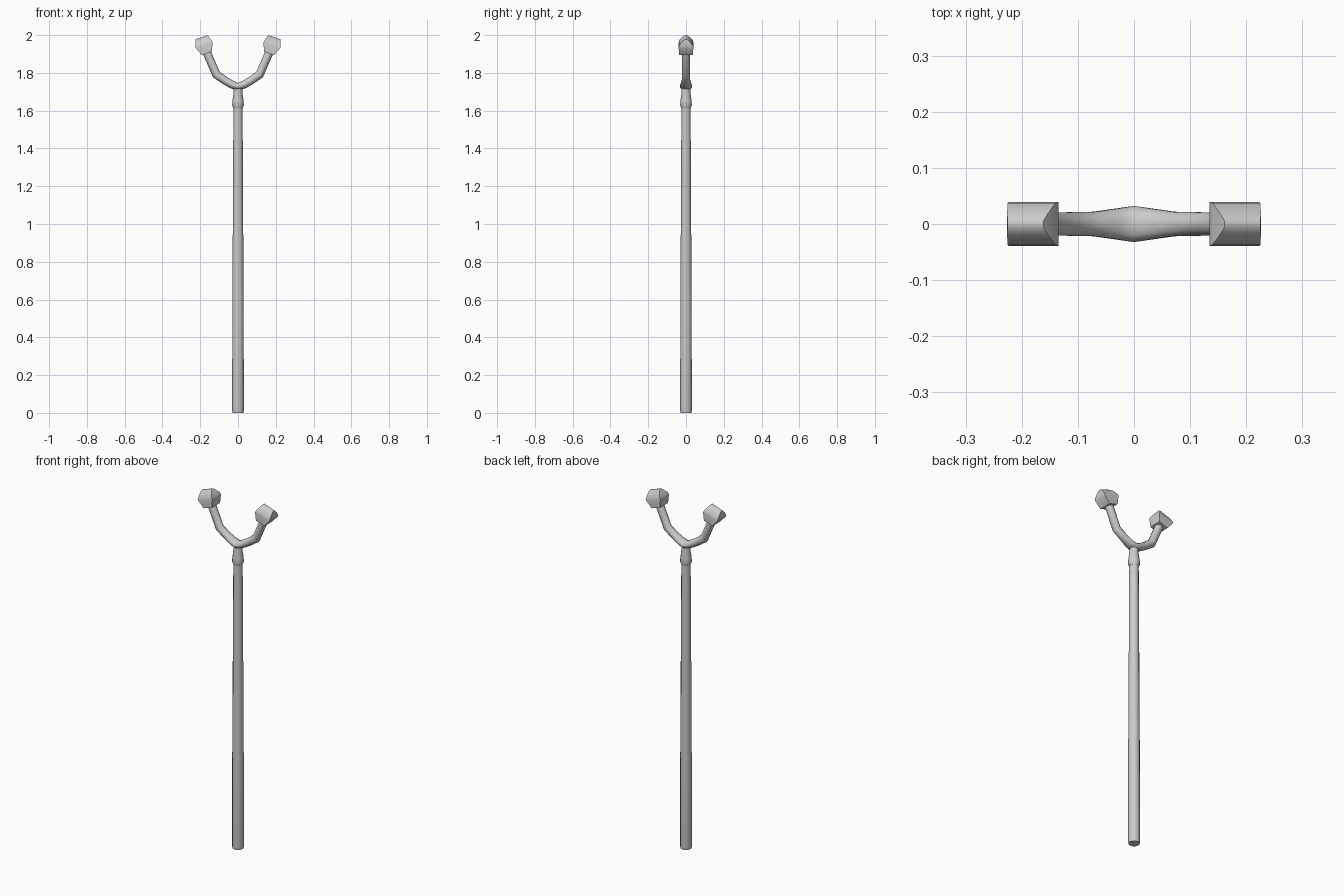
import bpy, bmesh, math
from mathutils import Vector

if "Cube" in bpy.data.objects:
    bpy.data.objects.remove(bpy.data.objects["Cube"])


def loft(name, rings, smooth=35):
    """Skin a list of equal-length vertex rings and cap both ends."""
    bm = bmesh.new()
    loops = [[bm.verts.new(p) for p in ring] for ring in rings]
    n = len(loops[0])
    for a, b in zip(loops, loops[1:]):
        for i in range(n):
            j = (i + 1) % n
            bm.faces.new((a[i], a[j], b[j], b[i]))
    bm.faces.new(loops[0])
    bm.faces.new(loops[-1])
    bmesh.ops.recalc_face_normals(bm, faces=bm.faces)
    mesh = bpy.data.meshes.new(name)
    bm.to_mesh(mesh)
    bm.free()
    obj = bpy.data.objects.new(name, mesh)
    bpy.context.collection.objects.link(obj)
    bpy.ops.object.select_all(action='DESELECT')
    obj.select_set(True)
    bpy.context.view_layer.objects.active = obj
    bpy.ops.object.shade_smooth_by_angle(angle=math.radians(smooth))
    return obj


def oval(x, z, tilt, r_side, r_y, n=10):
    """Oval ring in the plane of a side axis (tilted in xz) and the y axis."""
    side = Vector((math.cos(tilt), 0, math.sin(tilt)))
    return [Vector((x, 0, z)) + side * r_side * math.cos(2 * math.pi * i / n)
            + Vector((0, r_y * math.sin(2 * math.pi * i / n), 0)) for i in range(n)]


def lathe(name, profile):
    return loft(name, [oval(0, z, 0, r, r, 12) for r, z in profile])


# Long tapered pole
lathe("pole", [(0.029, 0), (0.031, 0.015), (0.030, 0.5), (0.027, 1.1), (0.024, 1.66)])

# Flared collar under the fork
lathe("collar", [(0.025, 1.615), (0.031, 1.63), (0.029, 1.655), (0.023, 1.70), (0.023, 1.73)])

# Forked arms: x, z, ring tilt (degrees), in-plane radius, y radius
half = [(0.03, 1.737, 112, 0.021, 0.029),
        (0.07, 1.760, 121, 0.021, 0.023),
        (0.115, 1.792, 138, 0.023, 0.022),
        (0.168, 1.915, 158, 0.022, 0.022)]
right = [oval(x, z, math.radians(t), a, b) for x, z, t, a, b in half]
left = [[Vector((-p.x, p.y, p.z)) for p in ring] for ring in reversed(right)]
# reverse angular direction is the same in y, so rings line up by index
loft("fork_arms", left + [oval(0, 1.728, math.radians(90), 0.019, 0.034)] + right, 60)

# Wedge-topped knobs: distance along axis, half width, half depth
knob_profile = [(-0.045, 0.028, 0.036), (0.0, 0.047, 0.039), (0.012, 0.045, 0.037),
                (0.035, 0.038, 0.018), (0.045, 0.034, 0.006)]
tilt = math.radians(18.5)
for s, side_name in ((1, "right"), (-1, "left")):
    axis = Vector((s * math.sin(tilt), 0, math.cos(tilt)))
    across = Vector((s * math.cos(tilt), 0, -math.sin(tilt)))
    centre = Vector((s * 0.179, 0, 1.946))
    rings = [[centre + axis * u + across * w * i + Vector((0, d * j, 0))
              for i, j in ((1, 1), (-1, 1), (-1, -1), (1, -1))]
             for u, w, d in knob_profile]
    loft("knob_" + side_name, rings, 50)
